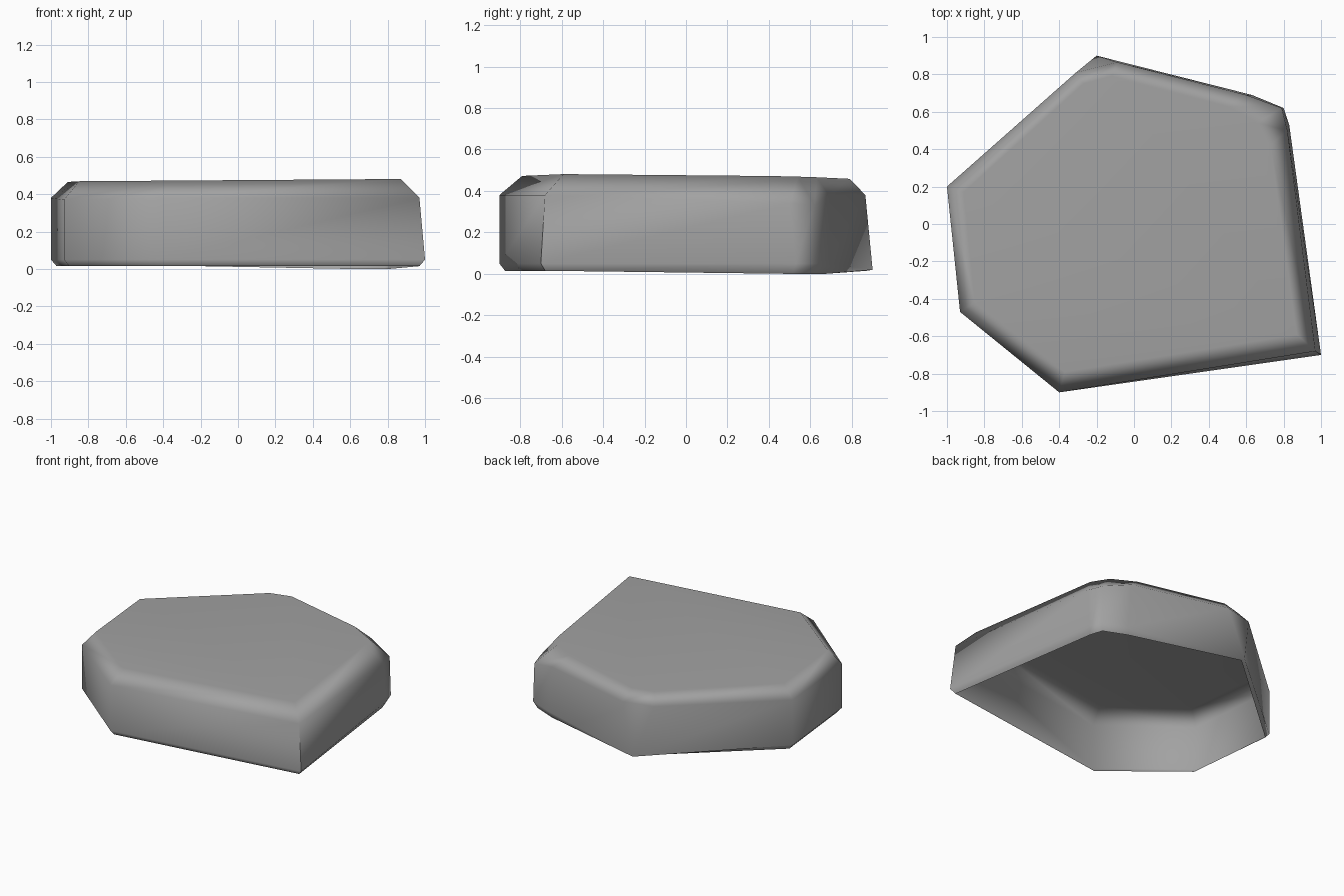
import bpy
import bmesh
import math

default_cube = bpy.data.objects.get("Cube")
if default_cube:
    bpy.data.objects.remove(default_cube, do_unlink=True)

# One plain stone colour
stone = bpy.data.materials.new("stone grey")
stone.use_nodes = True
colour = (0.36, 0.36, 0.36, 1)
stone.diffuse_color = colour
stone.node_tree.nodes["Principled BSDF"].inputs["Base Color"].default_value = colour

# Corners counter-clockwise: foot (x, y), shoulder (x, y, z), top edge (x, y)
corners = [
    ((-.4, -.9), (-.4, -.9, .38), (-.37, -.79)),
    ((1, -.7), (.97, -.68, .38), (.87, -.59)),
    ((.83, .53), (.82, .5, .34), (.73, .42)),
    ((.8, .62), (.79, .62, .33), (.66, .54)),
    ((.63, .69), (.6, .69, .38), (.5, .63)),
    ((-.2, .9), (-.09, .865, .38), (-.12, .79)),
    ((-.2, .9), (-.31, .81, .38), (-.27, .75)),
    ((-1, .2), (-1, .2, .38), (-.91, .17)),
    ((-.93, -.47), (-.93, -.47, .37), (-.85, -.42)),
]


def underside_point(x, y):
    """Slightly tucked-in rim, resting on its back left corner."""
    height = 0 if x > 0 and y > 0 else .015
    return (x * .97, y * .97, height)


def foot_point(x, y):
    """Widest line of the wall, just above the ground."""
    return (x, y, .02 if y > .85 else .05)


def top_point(x, y):
    """Nearly level top that falls a little to the right and back."""
    return (x, y, .475 + .007 * x - .02 * max(y, 0))


def add_ring(bm, points):
    return [bm.verts.new(point) for point in points]


def bridge(bm, lower, upper):
    """Join two rings of equal length with a band of outward faces."""
    count = len(lower)
    for i in range(count):
        j = (i + 1) % count
        bm.faces.new((lower[i], lower[j], upper[j], upper[i]))


# Stone shell: underside rim, foot, shoulder and top, left open below
bm = bmesh.new()
rings = [
    add_ring(bm, [underside_point(*foot) for foot, shoulder, top in corners]),
    add_ring(bm, [foot_point(*foot) for foot, shoulder, top in corners]),
    add_ring(bm, [shoulder for foot, shoulder, top in corners]),
    add_ring(bm, [top_point(*top) for foot, shoulder, top in corners]),
]
for lower, upper in zip(rings, rings[1:]):
    bridge(bm, lower, upper)
bm.faces.new(rings[-1])

# The back corner meets in a single point at the foot
bmesh.ops.remove_doubles(bm, verts=bm.verts[:], dist=.001)

mesh = bpy.data.meshes.new("flat_stone")
bm.to_mesh(mesh)
bm.free()
mesh.materials.append(stone)
flat_stone = bpy.data.objects.new("flat_stone", mesh)
bpy.context.collection.objects.link(flat_stone)

# Soft worn edges, with the steepest corners kept crisp
for other in bpy.context.selected_objects:
    other.select_set(False)
flat_stone.select_set(True)
bpy.context.view_layer.objects.active = flat_stone
bpy.ops.object.shade_smooth_by_angle(angle=math.radians(65))

weighted = flat_stone.modifiers.new("face weighted shading", 'WEIGHTED_NORMAL')
weighted.keep_sharp = True
